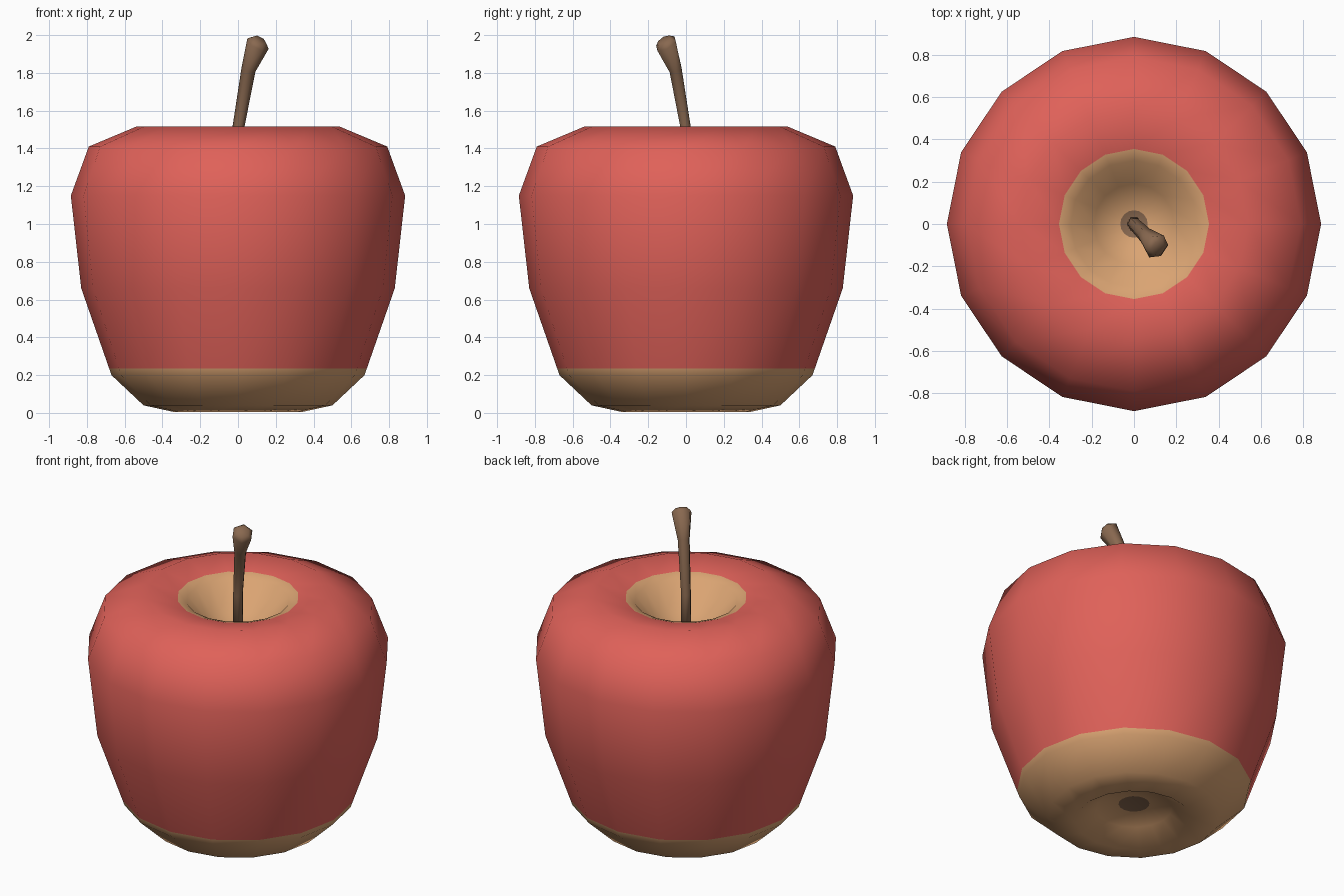
import bpy, bmesh, math
from mathutils import Vector

if "Cube" in bpy.data.objects:
    bpy.data.objects.remove(bpy.data.objects["Cube"])


def material(name, rgb):
    m = bpy.data.materials.new(name)
    m.diffuse_color = (*rgb, 1)
    m.use_nodes = True
    m.node_tree.nodes["Principled BSDF"].inputs["Base Color"].default_value = m.diffuse_color
    return m


RED = material("red skin", (0.74, 0.12, 0.10))
TAN = material("tan skin", (0.70, 0.37, 0.17))
BROWN = material("brown stem", (0.25, 0.14, 0.08))


def tube(name, rings, sides, mats, rule):
    """Skin rings of (centre, radius, axis), cap both ends, colour faces by rule."""
    bm = bmesh.new()
    loops = []
    for centre, r, axis in rings:
        q = Vector((0, 0, 1)).rotation_difference(Vector(axis).normalized())
        loop = []
        for i in range(sides):
            a = math.tau * i / sides
            offset = q @ Vector((r * math.cos(a), r * math.sin(a), 0))
            loop.append(bm.verts.new(Vector(centre) + offset))
        loops.append(loop)
    for k, (lo, hi) in enumerate(zip(loops, loops[1:])):
        for i in range(sides):
            j = (i + 1) % sides
            bm.faces.new((lo[i], lo[j], hi[j], hi[i])).material_index = rule(k)
    bm.faces.new(loops[0][::-1]).material_index = rule(-1)
    bm.faces.new(loops[-1]).material_index = rule(len(rings) - 1)
    bmesh.ops.recalc_face_normals(bm, faces=bm.faces)
    for f in bm.faces:
        f.smooth = True
    me = bpy.data.meshes.new(name)
    bm.to_mesh(me)
    bm.free()
    for m in mats:
        me.materials.append(m)
    ob = bpy.data.objects.new(name, me)
    bpy.context.collection.objects.link(ob)
    return ob


# Apple body: lathe profile from the bottom hollow, over the outside, into the top hollow
profile = [(0.09, 0.115), (0.22, 0.085), (0.34, 0.005), (0.50, 0.04), (0.67, 0.20),
           (0.682, 0.235), (0.83, 0.66), (0.885, 1.15), (0.79, 1.41), (0.54, 1.515),
           (0.355, 1.48), (0.30, 1.46), (0.19, 1.33), (0.065, 1.26)]


def body_colour(k):
    if k in (-1, len(profile) - 1):
        return 2                      # dark centres of both hollows
    return 0 if 5 <= k <= 9 else 1    # red sides, tan base and top hollow


tube("apple_body", [((0, 0, z), r, (0, 0, 1)) for r, z in profile], 16,
     (RED, TAN, BROWN), body_colour)

# Stem: leans to the front right and swells at the tip
stem = [((0, 0, 1.22), 0.035, (0, 0, 1)),
        ((0, 0, 1.50), 0.031, (0.1, -0.1, 1)),
        ((0.055, -0.055, 1.815), 0.038, (0.25, -0.25, 1)),
        ((0.106, -0.106, 1.955), 0.063, (0.45, -0.45, 0.8)),
        ((0.115, -0.115, 1.975), 0.038, (0.45, -0.45, 0.8))]
tube("stem", stem, 6, (BROWN,), lambda k: 0)
